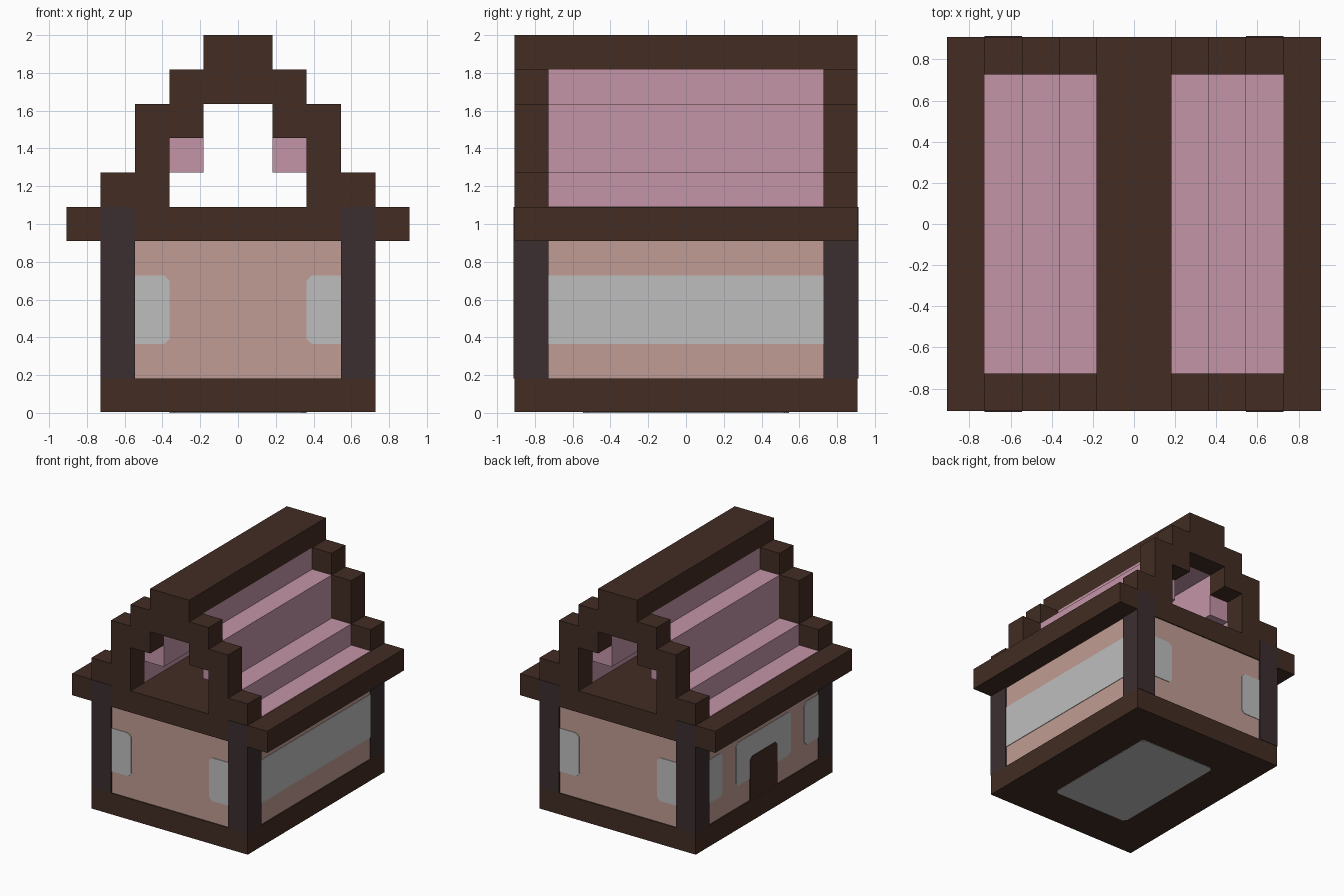
import bpy, bmesh
from mathutils import Matrix, Vector

U = 2 / 11  # one block

old = bpy.data.objects.get("Cube")
if old:
    bpy.data.objects.remove(old, do_unlink=True)


def linear(c):
    c /= 255
    return c / 12.92 if c <= 0.04045 else ((c + 0.055) / 1.055) ** 2.4


def material(name, *rgb):
    m = bpy.data.materials.new(name)
    col = [linear(c) for c in rgb] + [1]
    m.diffuse_color = col
    m.use_nodes = True
    m.node_tree.nodes["Principled BSDF"].inputs["Base Color"].default_value = col
    return m


brown = material("dark brown wood", 66, 44, 35)
post_col = material("dusky post wood", 60, 46, 48)
grey = material("window grey", 190, 190, 190)
wall_col = material("wall pink", 192, 156, 147)
roof_col = material("roof pink", 196, 149, 167)


def finish(name, bm, mat):
    bmesh.ops.recalc_face_normals(bm, faces=bm.faces)
    bmesh.ops.scale(bm, vec=(U, U, U), verts=bm.verts)
    me = bpy.data.meshes.new(name)
    bm.to_mesh(me)
    bm.free()
    me.materials.append(mat)
    ob = bpy.data.objects.new(name, me)
    bpy.context.collection.objects.link(ob)


def box(name, mat, x, y, z):
    """Box given its (min, max) in blocks along each axis."""
    bm = bmesh.new()
    bmesh.ops.create_cube(bm, size=1)
    for v in bm.verts:
        v.co = [r[0] if c < 0 else r[1] for c, r in zip(v.co, (x, y, z))]
    finish(name, bm, mat)


def prism(name, mat, outline, y):
    """Extrude an x-z outline along y."""
    bm = bmesh.new()
    f = bm.faces.new([bm.verts.new((px, y[0], pz)) for px, pz in outline])
    ext = bmesh.ops.extrude_face_region(bm, geom=[f])["geom"]
    verts = [g for g in ext if isinstance(g, bmesh.types.BMVert)]
    bmesh.ops.translate(bm, vec=(0, y[1] - y[0], 0), verts=verts)
    finish(name, bm, mat)


def plate(name, mat, normal, across, up, depth, thick=0.025, cut=0.15):
    """Thin panel with clipped corners on the side facing normal."""
    n = Vector(normal)
    v = Vector((0, 1, 0)) if n.z else Vector((0, 0, 1))
    u = Vector((1, 0, 0)) if not n.x else Vector((0, 1, 0))
    (a, b), (c, d) = across, up
    pts = [(a + cut, c), (b - cut, c), (b, c + cut), (b, d - cut),
           (b - cut, d), (a + cut, d), (a, d - cut), (a, c + cut)]
    bm = bmesh.new()
    f = bm.faces.new([bm.verts.new(u * p + v * q + n * depth) for p, q in pts])
    ext = bmesh.ops.extrude_face_region(bm, geom=[f])["geom"]
    verts = [g for g in ext if isinstance(g, bmesh.types.BMVert)]
    bmesh.ops.translate(bm, vec=n * thick, verts=verts)
    finish(name, bm, mat)


# Base, walls and the slab that forms the eaves
box("base", brown, (-4, 4), (-5, 5), (0.02, 1))
plate("floor_underside_panel", grey, (0, 0, -1), (-2, 2), (-3, 3), -0.025)
box("walls", wall_col, (-3.95, 3.95), (-4.95, 4.95), (0.9, 5.1))
box("eaves_slab", brown, (-5, 5), (-5, 5), (5, 6))

# Corner posts, running up over the front and back beams
for sx, side in ((1, "left"), (-1, "right")):
    for sy, end in ((1, "back"), (-1, "front")):
        xs = sorted((3 * sx, 4 * sx))
        ys = sorted((4 * sy, 5.02 * sy))
        box(f"{end}_{side}_post", post_col, xs, ys, (1, 5.99))

# Windows on the front and back walls
for sy, end in ((1, "back"), (-1, "front")):
    for sx, side in ((1, "left"), (-1, "right")):
        plate(f"{end}_{side}_window", grey, (0, sy, 0),
              sorted((2 * sx, 3.3 * sx)), (2, 4), 4.95)

# Long window on one side; door and three windows on the other
plate("long_window", grey, (1, 0, 0), (-4.3, 4.3), (2, 4), 3.95)
for name, span in (("side_window_front", (-4.3, -3)),
                   ("side_window_middle", (-2, 2)),
                   ("side_window_back", (3, 4.3))):
    plate(name, grey, (-1, 0, 0), span, (2, 4), 3.95)
plate("door", brown, (-1, 0, 0), (-1, 1), (0.8, 3), 3.95, thick=0.045)

# Stepped gable frames with a stepped opening
right_half = [(2, 6), (4, 6), (4, 7), (3, 7), (3, 9), (2, 9), (2, 10), (1, 10)]
opening = [(1, 9), (1, 8), (2, 8)]
outline = (right_half + [(-x, z) for x, z in reversed(right_half)]
           + [(-x, z) for x, z in reversed(opening)] + opening)
for end, y in (("front", (-5, -4)), ("back", (4, 5))):
    prism(f"{end}_gable", brown, outline, y)

# Stepped roof between the gables, hollow along its length
steps = [(2, 6), (3, 6), (3, 7), (2, 7), (2, 9), (1, 9), (1, 10)]
inner = [(1, 9), (1, 7), (2, 7)]
for s, side in ((1, "left"), (-1, "right")):
    for i, (x0, x1, z0, z1) in enumerate(((2, 3, 6, 7), (1, 2, 7, 9))):
        box(f"{side}_roof_step_{i + 1}", roof_col,
            sorted((s * x0, s * x1)), (-4, 4), (z0, z1))
    box(f"{side}_roof_edge", roof_col, sorted((3 * s, 4 * s)), (-4, 4), (5.9, 6.02))
box("roof_top_step", roof_col, (-1, 1), (-4, 4), (9, 10))
box("ridge_beam", brown, (-1, 1), (-5, 5), (10, 11))
